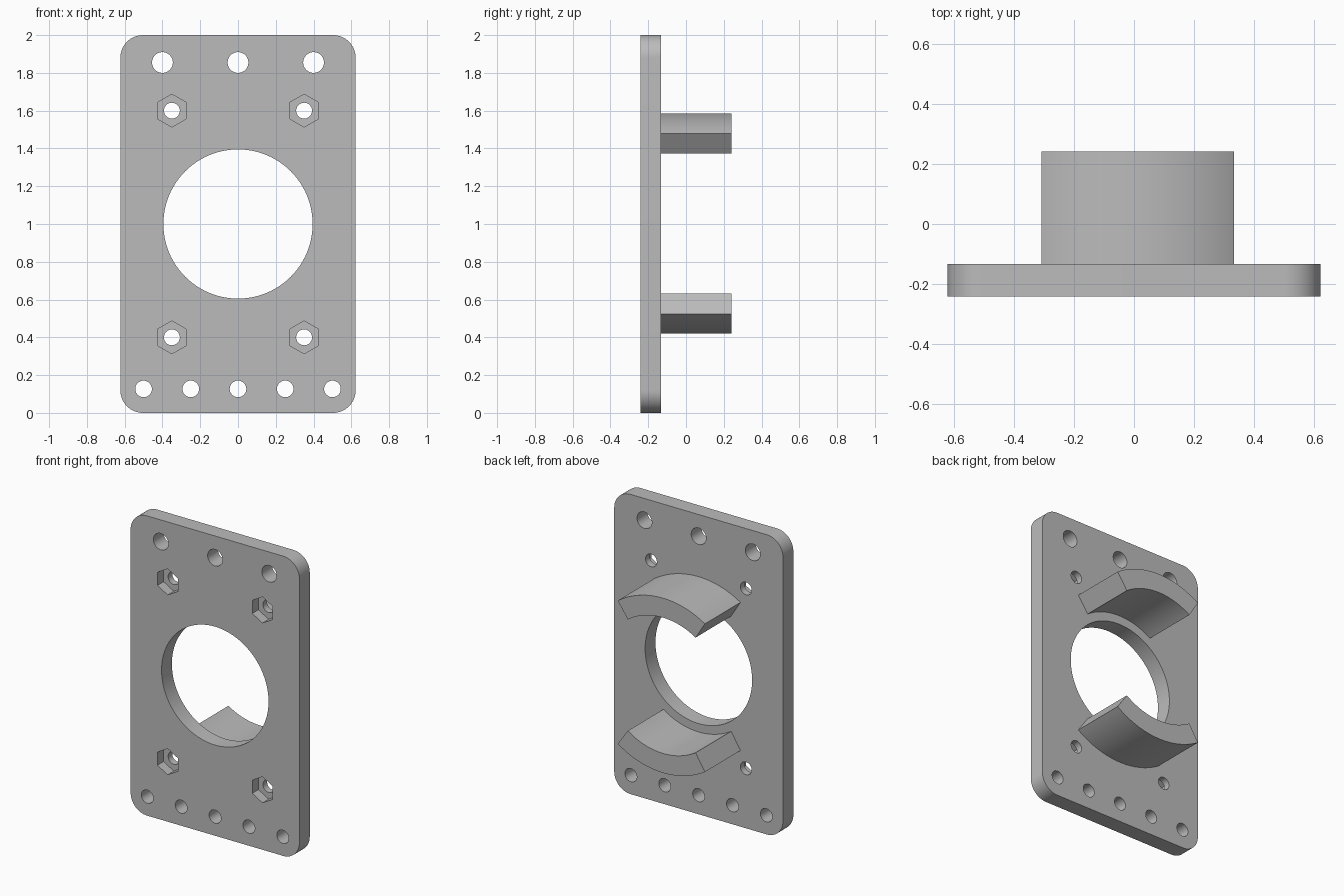
import bpy, bmesh
from math import sin, cos, radians, pi
from mathutils import Vector

cube = bpy.data.objects.get("Cube")
if cube:
    bpy.data.objects.remove(cube, do_unlink=True)

FRONT, PLATE_BACK, REAR = -0.242, -0.133, 0.242
HALF_W, HEIGHT, CORNER = 0.623, 2.0, 0.12
MID = 1.0

grey = bpy.data.materials.new("plain_grey")
grey.use_nodes = True
grey.diffuse_color = (0.5, 0.5, 0.5, 1)
grey.node_tree.nodes["Principled BSDF"].inputs["Base Color"].default_value = (0.5, 0.5, 0.5, 1)


def arc(cx, cz, r, start, end, steps):
    """Points (x, z) along an arc, angles in degrees."""
    return [(cx + r * cos(radians(start + (end - start) * i / steps)),
             cz + r * sin(radians(start + (end - start) * i / steps)))
            for i in range(steps + 1)]


def circle(cx, cz, r, sides, turn=0):
    return arc(cx, cz, r, turn, turn + 360, sides)[:-1]


def prisms(name, outlines, y0, y1):
    """One object holding each (x, z) outline extruded from y0 to y1."""
    bm = bmesh.new()
    for outline in outlines:
        face = bm.faces.new([bm.verts.new((x, y0, z)) for x, z in outline])
        new = bmesh.ops.extrude_face_region(bm, geom=[face], use_keep_orig=True)["geom"]
        bmesh.ops.translate(bm, vec=Vector((0, y1 - y0, 0)),
                            verts=[v for v in new if isinstance(v, bmesh.types.BMVert)])
    bmesh.ops.recalc_face_normals(bm, faces=bm.faces[:])
    mesh = bpy.data.meshes.new(name)
    bm.to_mesh(mesh)
    bm.free()
    mesh.materials.append(grey)
    obj = bpy.data.objects.new(name, mesh)
    bpy.context.collection.objects.link(obj)
    return obj


def activate(obj):
    bpy.ops.object.select_all(action='DESELECT')
    obj.select_set(True)
    bpy.context.view_layer.objects.active = obj


def cut(obj, cutter):
    cutter.hide_render = True
    mod = obj.modifiers.new("cut", 'BOOLEAN')
    mod.operation, mod.solver, mod.object = 'DIFFERENCE', 'EXACT', cutter
    activate(obj)
    bpy.ops.object.modifier_apply(modifier=mod.name)
    bpy.data.objects.remove(cutter, do_unlink=True)


# Plate with rounded corners
cx, low, high = HALF_W - CORNER, CORNER, HEIGHT - CORNER
corners = [(cx, low, -90), (cx, high, 0), (-cx, high, 90), (-cx, low, 180)]
outline = [p for x, z, a in corners for p in arc(x, z, CORNER, a, a + 90, 16)]
plate = prisms("mounting_plate", [outline], FRONT, PLATE_BACK)

# Through holes: bore, top row, bottom row, bolt holes
bolts = [(x, z) for x in (-0.35, 0.35) for z in (0.4, 1.6)]
holes = [circle(0, MID, 0.395, 96)]
holes += [circle(x, 1.855, 0.055, 40) for x in (-0.4, 0, 0.4)]
holes += [circle(x, 0.127, 0.044, 40) for x in (-0.5, -0.25, 0, 0.25, 0.5)]
holes += [circle(x, z, 0.042, 40) for x, z in bolts]
cut(plate, prisms("hole_cutter", holes, FRONT - 0.1, PLATE_BACK + 0.1))

# Hexagonal nut pockets in the front face
pockets = [circle(x, z, 0.087, 6, 30) for x, z in bolts]
cut(plate, prisms("pocket_cutter", pockets, FRONT - 0.1, FRONT + 0.065))

# Curved saddles behind the plate, above and below the bore
parts = [plate]
for name, start, end in (("upper_saddle", 55, 122), ("lower_saddle", -55, -122)):
    ring = arc(0, MID + 0.002, 0.583, start, end, 32) + arc(0, MID + 0.002, 0.453, end, start, 32)
    parts.append(prisms(name, [ring], PLATE_BACK, REAR))

for part in parts:
    activate(part)
    bpy.ops.object.shade_smooth_by_angle(angle=radians(30))
